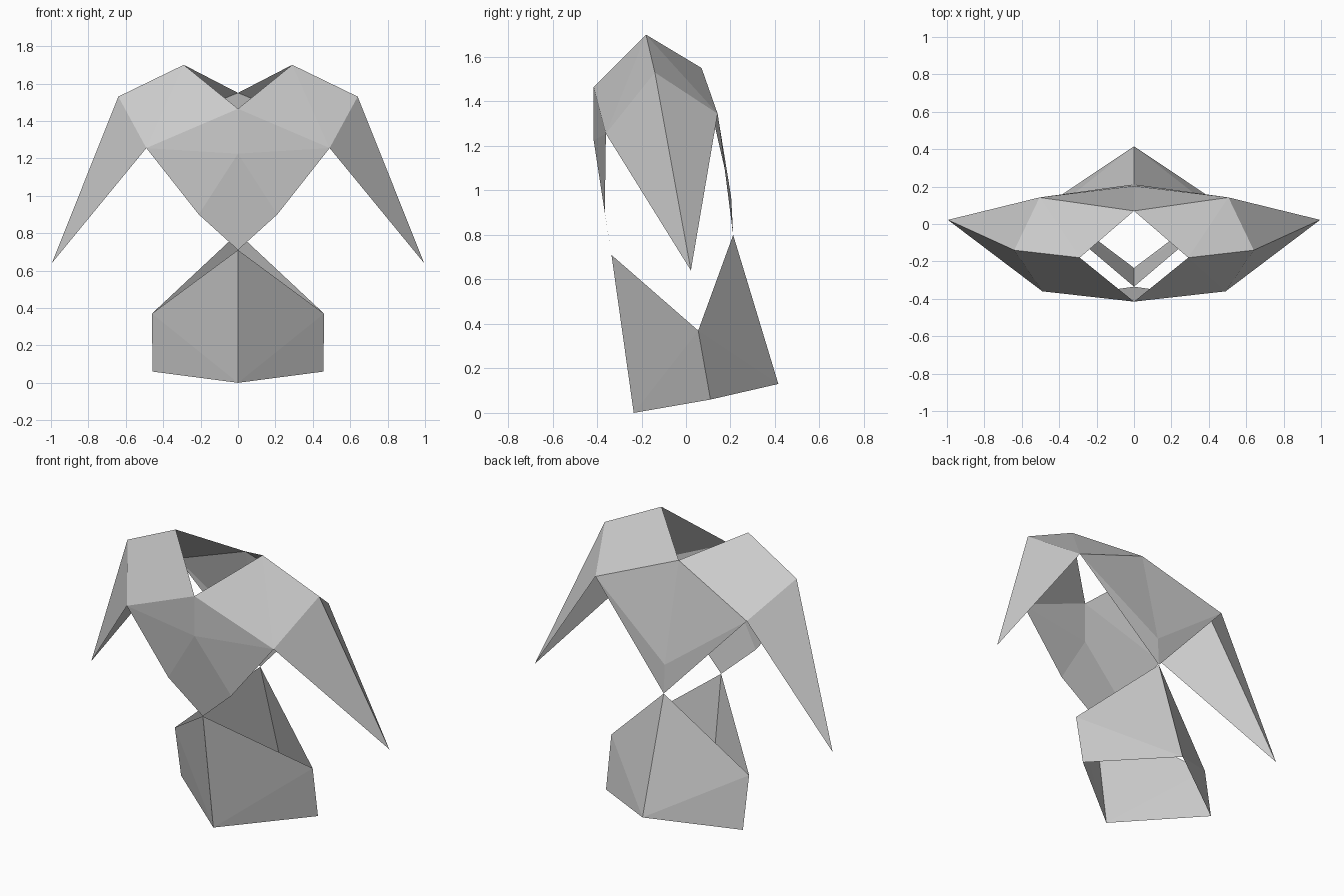
import bpy, bmesh
from mathutils import Vector

if "Cube" in bpy.data.objects:
    bpy.data.objects.remove(bpy.data.objects["Cube"])

# Key points of the right half (x >= 0)
P = dict(
    neck_front=(0, -.415, 1.465), neck_back=(0, .07, 1.55), shoulder=(.29, -.18, 1.70),
    outer=(.64, -.14, 1.53), tip=(.995, .022, .64),
    arm_front=(.49, -.36, 1.255), arm_back=(.505, .142, 1.345),
    chest=(0, -.415, 1.225), hem_side=(.21, -.365, .90), hem_front=(0, -.335, .71),
    spine=(0, .203, .97), hem_back=(0, .212, .80),
    hip=(.46, .055, .37), low_side=(.457, .11, .06),
    low_front=(0, -.235, 0), low_back=(0, .415, .13))


def panel(name, faces, inner):
    """Open flat-faced shell: build one half facing away from inner, then mirror it."""
    bm = bmesh.new()
    verts = {}
    for face in faces:
        for key in face.split():
            if key not in verts:
                verts[key] = bm.verts.new(P[key])
        bm.faces.new([verts[k] for k in face.split()])
    bm.normal_update()
    for f in bm.faces:
        if f.normal.dot(f.calc_center_median() - Vector(inner)) < 0:
            f.normal_flip()
    mesh = bpy.data.meshes.new(name)
    bm.to_mesh(mesh)
    bm.free()
    obj = bpy.data.objects.new(name, mesh)
    bpy.context.collection.objects.link(obj)
    mirror = obj.modifiers.new("Mirror", 'MIRROR')
    mirror.use_clip = True
    return obj


# Bodice front and back
panel("bodice_front", ["neck_front chest arm_front", "chest hem_side arm_front",
                       "chest hem_front hem_side"], (0, 0, 1.1))
panel("bodice_back", ["neck_back arm_back spine", "spine arm_back hem_back"], (0, -.1, 1.1))

# Shoulders around the open neck
panel("shoulders", ["shoulder neck_front arm_front", "shoulder arm_front outer",
                    "shoulder arm_back neck_back", "shoulder outer arm_back"], (.35, -.1, 1.2))

# Pointed sleeves, open underneath
panel("sleeves", ["outer arm_front tip", "outer tip arm_back"], (.5, -.1, 1.1))

# Skirt, open at waist and hem
panel("skirt_front", ["hem_front low_front hip", "hip low_front low_side"], (0, .1, .3))
panel("skirt_back", ["hem_back hip low_back", "hip low_side low_back"], (0, .05, .3))
